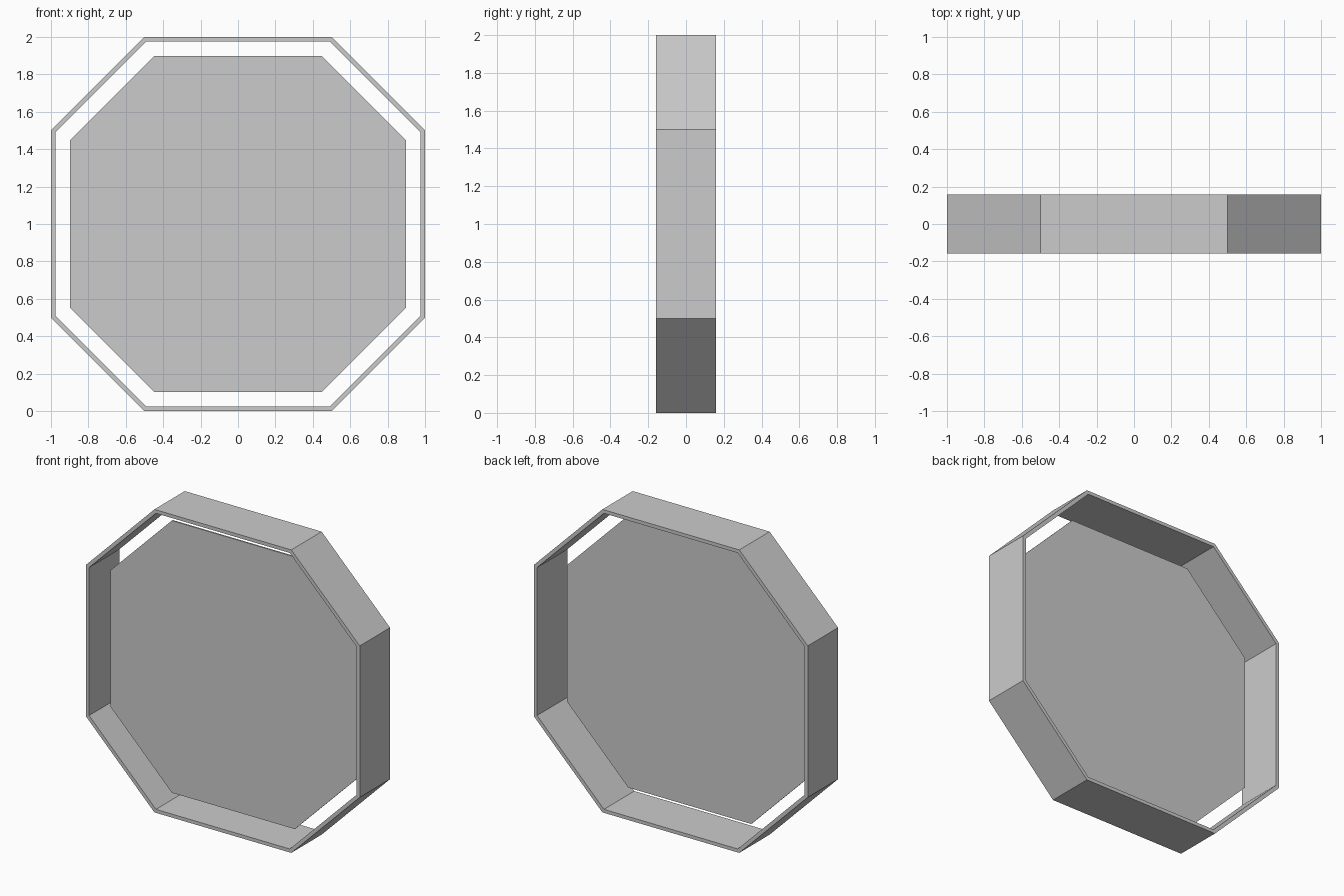
import bpy, bmesh

if "Cube" in bpy.data.objects:
    bpy.data.objects.remove(bpy.data.objects["Cube"])


def octagon(bm, scale, y):
    # one octagonal loop in the xz plane, centred at z = 1
    pts = [(1, .5), (.5, 1), (-.5, 1), (-1, .5), (-1, -.5), (-.5, -1), (.5, -1), (1, -.5)]
    return [bm.verts.new((x * scale, y, 1 + z * scale)) for x, z in pts]


def bridge(bm, a, b):
    for i in range(8):
        j = (i + 1) % 8
        bm.faces.new((a[i], a[j], b[j], b[i]))


def finish(bm, name):
    bmesh.ops.recalc_face_normals(bm, faces=bm.faces)
    mesh = bpy.data.meshes.new(name)
    bm.to_mesh(mesh)
    bm.free()
    bpy.context.collection.objects.link(bpy.data.objects.new(name, mesh))


# Outer octagonal frame: a thin closed ring
D = 0.158
bm = bmesh.new()
loops = [octagon(bm, s, y) for s, y in ((1, -D), (1, D), (0.977, D), (0.977, -D))]
for k in range(4):
    bridge(bm, loops[k], loops[(k + 1) % 4])
finish(bm, "octagon_frame")

# Thin inner panel floating inside the frame, slightly forward of centre
bm = bmesh.new()
front, back = octagon(bm, 0.898, -0.049), octagon(bm, 0.898, -0.039)
bridge(bm, front, back)
bm.faces.new(front)
bm.faces.new(back)
finish(bm, "inner_panel")
